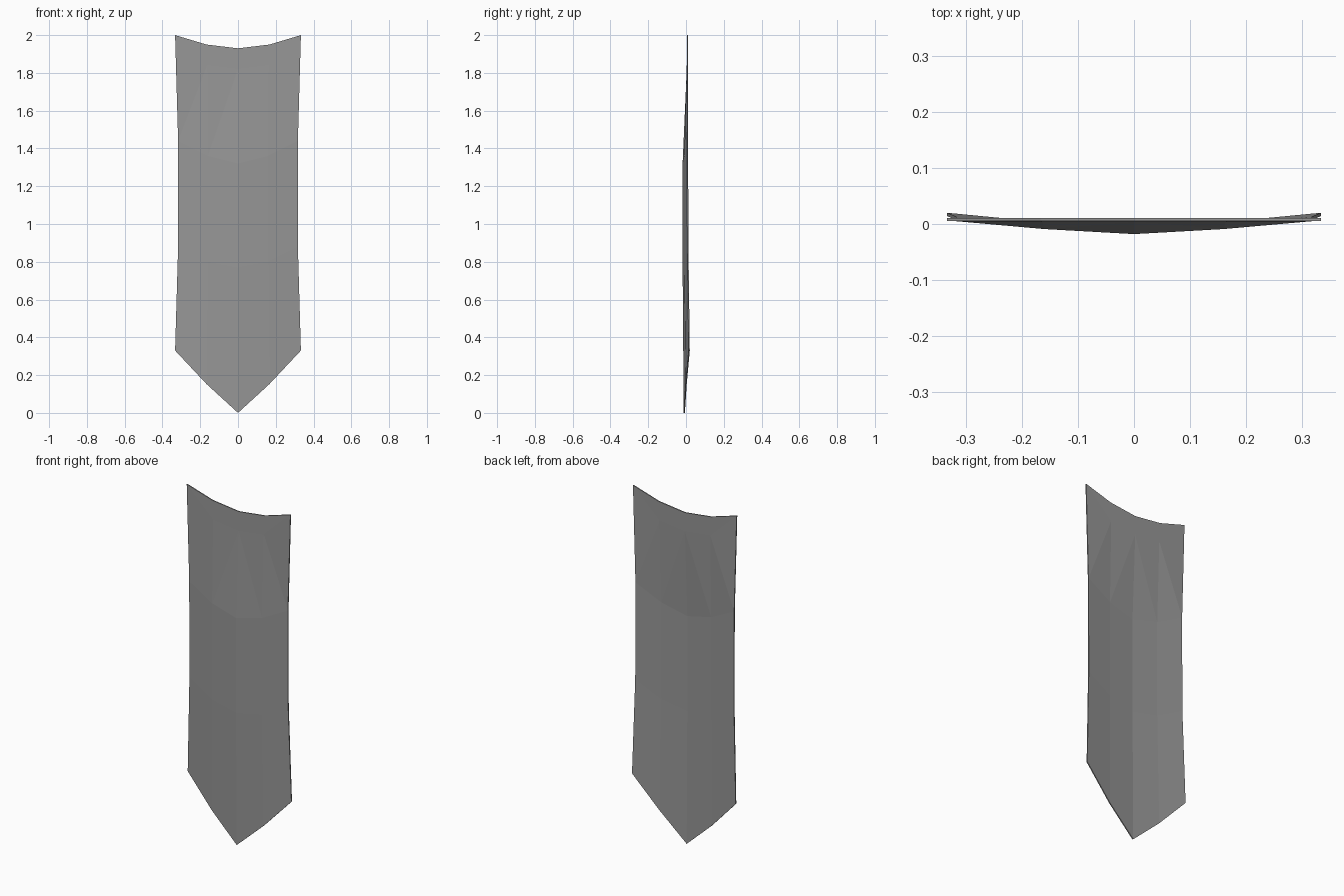
import bpy, bmesh

if "Cube" in bpy.data.objects:
    bpy.data.objects.remove(bpy.data.objects["Cube"])

# Half rows of the front skin: (x, y, z) at centre, middle and edge columns
rows = [
    [(0, .005, 1.93), (.167, .005, 1.95), (.333, .005, 2.0)],
    [(0, .004, 1.82), (.163, .004, 1.84)],
    [(0, -.018, 1.32), (.16, -.009, 1.36), (.317, .005, 1.44)],
    [(0, -.018, .77), (.16, -.009, .80), (.317, .007, .88)],
    [(0, -.012, 0), (.167, -.002, .153), (.333, .014, .33)],
]
THICK = .006

bm = bmesh.new()
# Bowed front skin, each half built from the shared centre column
centre = [bm.verts.new(r[0]) for r in rows]
for s in (-1, 1):
    g = [[c] + [bm.verts.new((s * x, y, z)) for x, y, z in r[1:]]
         for c, r in zip(centre, rows)]
    top, fold, mid, low, tip = g
    # Flat top and the pointed folds below it
    faces = [(top[0], fold[0], fold[1], top[1]),
             (top[1], fold[1], top[2]),
             (top[2], fold[1], mid[2]),
             (fold[0], mid[0], mid[1]),
             (fold[0], mid[1], fold[1]),
             (fold[1], mid[1], mid[2])]
    # Long lower strips
    for a, b in ((mid, low), (low, tip)):
        faces += [(a[i], b[i], b[i + 1], a[i + 1]) for i in (0, 1)]
    for f in faces:
        bm.faces.new(f if s > 0 else f[::-1])

# Thin back skin and rim
dup = bmesh.ops.duplicate(bm, geom=bm.verts[:] + bm.edges[:] + bm.faces[:])["geom"]
back_verts = [v for v in dup if isinstance(v, bmesh.types.BMVert)]
bmesh.ops.translate(bm, verts=back_verts, vec=(0, THICK, 0))
bmesh.ops.bridge_loops(bm, edges=[e for e in bm.edges if e.is_boundary])
bmesh.ops.recalc_face_normals(bm, faces=bm.faces[:])

mesh = bpy.data.meshes.new("hanging_panel")
bm.to_mesh(mesh)
bm.free()
panel = bpy.data.objects.new("hanging_panel", mesh)
bpy.context.collection.objects.link(panel)

# Dark grey finish
mat = bpy.data.materials.new("dark_grey")
mat.diffuse_color = (.31, .31, .31, 1)
mat.use_nodes = True
mat.node_tree.nodes["Principled BSDF"].inputs["Base Color"].default_value = mat.diffuse_color
mesh.materials.append(mat)
